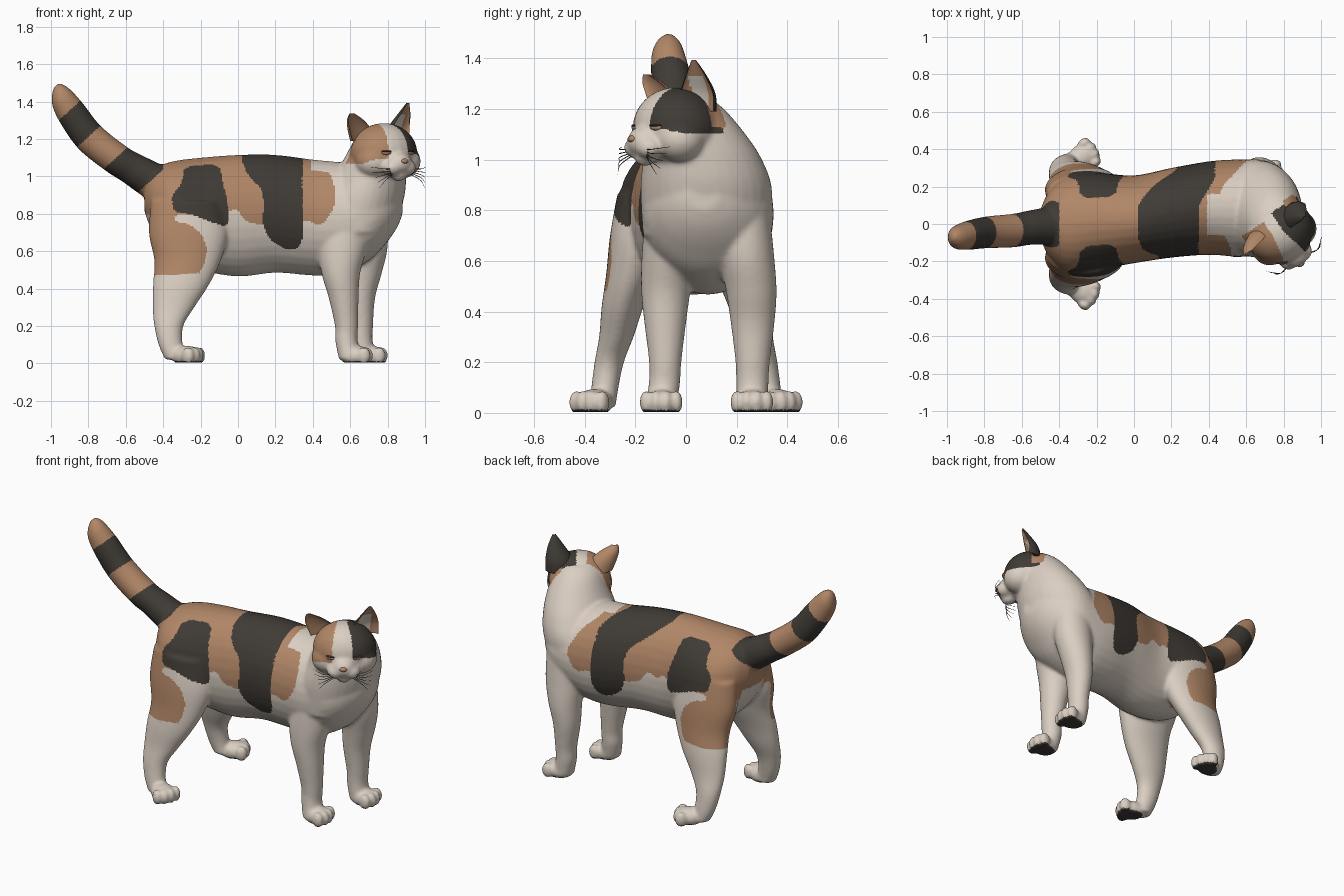
import bpy, bmesh, math
from mathutils import Vector, Matrix

if "Cube" in bpy.data.objects:
    bpy.data.objects.remove(bpy.data.objects["Cube"])

def material(name, rgb):
    m = bpy.data.materials.new(name)
    m.diffuse_color = (*rgb, 1)
    m.use_nodes = True
    m.node_tree.nodes["Principled BSDF"].inputs["Base Color"].default_value = m.diffuse_color
    return m

MATS = [material("white_fur", (0.70, 0.62, 0.54)),
        material("orange_fur", (0.44, 0.24, 0.135)),
        material("black_fur", (0.050, 0.043, 0.036))]
WHITE, ORANGE, BLACK = 0, 1, 2
X, Y, Z = Vector((1, 0, 0)), Vector((0, 1, 0)), Vector((0, 0, 1))

# Head frame: the face is turned towards the viewer
HEAD = Vector((0.78, -0.04, 1.125))
FACE = Vector((0.54, -0.84, 0)).normalized()
SIDE = Vector((0.84, 0.54, 0)).normalized()
HEAD_ROT = Matrix((SIDE, FACE, Z)).transposed().to_4x4()

def head_point(a, b, h):
    return HEAD + SIDE * a + FACE * b + Z * h

def smooth_path(secs, steps):
    """Catmull-Rom interpolation of (x, y, z, ru, rv) sections."""
    s = [Vector(v) for v in secs]
    s = [s[0]] + s + [s[-1]]
    out = []
    for i in range(1, len(s) - 2):
        p0, p1, p2, p3 = s[i - 1:i + 3]
        for k in range(steps):
            t = k / steps
            out.append(0.5 * (2 * p1 + (p2 - p0) * t + (2 * p0 - 5 * p1 + 4 * p2 - p3) * t * t
                              + (3 * p1 - p0 - 3 * p2 + p3) * t ** 3))
    return out + [s[-2]]

def loft(bm, secs, u, v, sides=32, steps=6, hollow=False):
    rings = []
    for x, y, z, ru, rv in smooth_path(secs, steps):
        ring = []
        for i in range(sides):
            a = 2 * math.pi * i / sides
            sv = math.sin(a)
            if hollow and sv > 0:
                sv *= -0.45
            ring.append(bm.verts.new(Vector((x, y, z)) + u * (ru * math.cos(a)) + v * (rv * sv)))
        rings.append(ring)
    for r0, r1 in zip(rings, rings[1:]):
        for i in range(sides):
            j = (i + 1) % sides
            bm.faces.new((r0[i], r0[j], r1[j], r1[i]))
    bm.faces.new(rings[0])
    bm.faces.new(rings[-1])

def blob(bm, loc, radii, rot=Matrix()):
    m = Matrix.Translation(loc) @ rot @ Matrix.Diagonal((*radii, 1))
    bmesh.ops.create_uvsphere(bm, u_segments=24, v_segments=16, radius=1, matrix=m)

def finish(name, bm, colour=WHITE):
    bmesh.ops.recalc_face_normals(bm, faces=bm.faces)
    me = bpy.data.meshes.new(name)
    bm.to_mesh(me)
    bm.free()
    ob = bpy.data.objects.new(name, me)
    bpy.context.collection.objects.link(ob)
    for m in MATS:
        me.materials.append(m)
    for p in me.polygons:
        p.material_index = colour
    return ob

def paw(bm, x, y, heading):
    rot = Matrix.Rotation(heading, 4, 'Z')
    c = Vector((x, y, 0))
    blob(bm, c + Vector((0, 0, 0.04)), (0.085, 0.068, 0.055), rot)
    for t in (-1.5, -0.5, 0.5, 1.5):
        off = rot @ Vector((0.064 - 0.014 * abs(t), t * 0.04, 0.042))
        blob(bm, c + off, (0.036, 0.025, 0.048), rot)

# ---- body, legs, tail and head, fused into one skin ----
bm = bmesh.new()
loft(bm, [(-0.50, 0, .89, .08, .08), (-.45, 0, .865, .18, .175), (-.35, .0, .825, .262, .255),
          (-.2, .015, .80, .26, .30), (0, .025, .79, .235, .325), (.2, .06, .80, .24, .315),
          (.4, .085, .78, .25, .31), (.55, .085, .775, .26, .30), (.7, .085, .80, .255, .25),
          (.79, .08, .825, .205, .185), (.85, .075, .845, .13, .12),
          (.88, .07, .86, .06, .06)], Y, Z)
loft(bm, [(.63, .08, .70, .20, .25), (.665, .08, .88, .222, .26), (.705, .065, 1.0, .195, .235),
          (.735, .035, 1.1, .165, .20), (.755, 0, 1.2, .13, .15),
          (.765, -.02, 1.25, .09, .10)], X, Y)
# front legs
loft(bm, [(.60, -.10, .02, .06, .062), (.58, -.085, .12, .06, .062), (.58, -.082, .2, .062, .064),
          (.565, -.082, .35, .08, .082), (.55, -.08, .48, .103, .097), (.56, -.07, .62, .13, .105),
          (.59, -.06, .8, .13, .1)], X, Y)
loft(bm, [(.68, .26, .02, .06, .062), (.66, .262, .12, .06, .064), (.66, .263, .2, .062, .068),
          (.655, .263, .35, .078, .086), (.67, .258, .48, .098, .1), (.68, .24, .62, .12, .108),
          (.68, .23, .8, .12, .1)], X, Y)
paw(bm, .63, -.098, 0)
paw(bm, .71, .26, 0)
# hind legs
for s in (-1, 1):
    loft(bm, [(-.33, .33 * s, .02, .06, .052), (-.36, .32 * s, .1, .065, .054),
              (-.37, .303 * s, .2, .078, .058), (-.345, .275 * s, .3, .112, .068),
              (-.305, .25 * s, .42, .15, .083), (-.27, .215 * s, .55, .178, .10),
              (-.265, .185 * s, .7, .212, .115), (-.27, .16 * s, .87, .195, .11)], X, Y)
    paw(bm, -.275, .36 * s, s * math.radians(30))
# tail
loft(bm, [(-.38, 0, .93, .1, .1), (-.46, -.01, .98, .1, .1), (-.56, -.02, 1.04, .092, .09),
          (-.645, -.035, 1.09, .09, .086), (-.79, -.045, 1.205, .085, .086),
          (-.885, -.06, 1.33, .078, .083), (-.94, -.07, 1.41, .066, .07),
          (-.963, -.07, 1.452, .05, .05), (-.975, -.07, 1.485, .02, .02)],
     Y, Vector((.67, 0, .74)))
# head, cheeks, muzzle and chin
blob(bm, HEAD, (.185, .165, .16), HEAD_ROT)
for s in (-1, 1):
    blob(bm, head_point(.09 * s, .04, -.045), (.10, .10, .09), HEAD_ROT)
    blob(bm, head_point(.042 * s, .152, -.078), (.056, .054, .045), HEAD_ROT)
blob(bm, head_point(0, .14, -.055), (.075, .075, .065), HEAD_ROT)
blob(bm, head_point(0, .145, -.118), (.042, .042, .034), HEAD_ROT)
cat = finish("cat_body", bm)
mod = cat.modifiers.new("fuse", 'REMESH')
mod.mode, mod.voxel_size = 'VOXEL', 0.009
mod = cat.modifiers.new("soften", 'SMOOTH')
mod.factor, mod.iterations = 0.5, 12
skin = bpy.data.meshes.new_from_object(cat.evaluated_get(bpy.context.evaluated_depsgraph_get()))
cat.modifiers.clear()
cat.data = skin
skin.materials.clear()
for m in MATS:
    skin.materials.append(m)
for v in skin.vertices:
    v.co.z = max(v.co.z, 0.004)

# ---- coat pattern, as rounded outlines in the side view (x, z) ----
def rounded(poly):
    out = []
    for (x0, z0), (x1, z1) in zip(poly, poly[1:] + poly[:1]):
        out += [(x0 + (x1 - x0) * t, z0 + (z1 - z0) * t) for t in (0.2, 0.8)]
    return out

COAT = rounded([(-.7, 1.3), (.41, 1.3), (.45, 1.08), (.51, .98), (.525, .85), (.45, .735),
                (.35, .77), (.13, .74), (.04, .76), (0, .82), (-.04, .82), (-.06, .80),
                (-.26, .80), (-.34, .79), (-.33, .755), (-.26, .745), (-.19, .69), (-.165, .61),
                (-.18, .53), (-.21, .475), (-.7, .475)])
SADDLE = rounded([(.01, 1.3), (.33, 1.3), (.35, 1.1), (.34, .98), (.35, .8), (.345, .66),
                  (.315, .61), (.25, .61), (.17, .66), (.13, .74), (.14, .85), (.13, .93),
                  (.05, 1.01), (.02, 1.09)])
HAUNCH = rounded([(-.29, 1.055), (-.1, 1.065), (-.08, .96), (-.05, .85), (-.05, .725),
                  (-.18, .77), (-.26, .80), (-.345, .81), (-.355, .90), (-.3, .96)])

def inside(x, z, poly):
    hit = False
    for (x0, z0), (x1, z1) in zip(poly, poly[1:] + poly[:1]):
        if (z0 > z) != (z1 > z) and x < (x1 - x0) * (z - z0) / (z1 - z0) + x0:
            hit = not hit
    return hit

def coat(p, n):
    if p.z < 0.012 and n.z < -0.5:                      # paw pads
        return BLACK
    d = p - HEAD
    a, b, h = d.dot(SIDE), d.dot(FACE), d.z
    if p.x > 0.55 and p.z > 1.05:                       # face patches
        if a > 0.10 and -0.13 < b < -0.055 and h > 0.0:
            return ORANGE
        if a > 0.015 + 0.25 * max(b, 0) and b > -0.11 and h > -0.02 + 0.25 * max(b - 0.08, 0):
            return BLACK
        if a < -0.045 - 0.15 * max(b, 0) and b > -0.09 and h > -0.055 + 0.4 * max(b - 0.08, 0):
            return ORANGE
        return WHITE
    s = -0.67 * p.x + 0.74 * p.z                        # tail bands
    if p.x < -0.4 and s > 1.035:
        return BLACK if s < 1.25 or 1.433 < s < 1.603 else ORANGE
    if p.z < 0.75 and n.y * p.y < 0 and abs(n.y) > 0.15:  # inner legs
        return WHITE
    if p.x < -0.05 and p.z < 0.80 and abs(p.y) < 0.11:  # under the tail
        return WHITE
    if p.z > 1.0 and p.x > 0.39 and -0.06 < p.y < 0.16:  # nape
        return WHITE
    far = min(max((p.y - 0.1) / 0.15, 0), 1) if p.x > 0 else 0   # left flank lies further forward
    low = min(max((1.08 - p.z) / 0.25, 0), 1)
    if inside(p.x - 0.09 * far, p.z, SADDLE) or inside(p.x, p.z, HAUNCH):
        return BLACK
    return ORANGE if inside(p.x - 0.09 * far * low, p.z, COAT) else WHITE

for f in skin.polygons:
    f.material_index = coat(f.center, f.normal)

# ---- ears, hollow on the face side ----
EARS = {"right_ear": ([(.675, -.085, 1.19, .082, .065), (.655, -.105, 1.25, .078, .055),
                       (.632, -.135, 1.30, .055, .042), (.612, -.158, 1.335, .018, .015)],
                      ORANGE, 0.15),
        "left_ear": ([(.86, .03, 1.19, .095, .08), (.872, .04, 1.26, .08, .068),
                      (.895, .037, 1.33, .047, .042), (.91, .03, 1.392, .01, .01)],
                     BLACK, 0.4)}
for name, (secs, colour, turn) in EARS.items():
    rot = Matrix.Rotation(turn, 3, 'Z')
    u, v = rot @ SIDE, rot @ FACE
    bm = bmesh.new()
    loft(bm, secs, u, v, 24, 5, hollow=True)
    ear = finish(name, bm, colour)
    mid = Vector(secs[1][:3])
    for f in ear.data.polygons:
        if f.normal.dot(v) > 0.3:
            tuft = name == "left_ear" and abs((f.center - mid).dot(u)) < 0.035 and f.center.z < 1.33
            f.material_index = WHITE if tuft else ORANGE

# ---- nose, half-closed eyes and whiskers ----
bm = bmesh.new()
blob(bm, head_point(0, .205, -.044), (.022, .016, .014), HEAD_ROT)
finish("nose", bm, ORANGE)
for s, side in ((-1, "right"), (1, "left")):
    turn = HEAD_ROT @ Matrix.Rotation(-s * 0.5, 4, 'Z')
    bm = bmesh.new()
    blob(bm, head_point(.078 * s, .141, .002), (.028, .014, .013), turn)
    finish(side + "_eye", bm, ORANGE)
    bm = bmesh.new()
    blob(bm, head_point(.078 * s, .145, .009), (.028, .012, .005), turn)
    finish(side + "_eyelid", bm, BLACK)
    bm = bmesh.new()
    for k in range(5):
        tips = [(.055, .175, -.085 - .007 * k, .0022), (.115, .19, -.085 - .016 * k, .0018),
                (.175 - .008 * k, .14 + .01 * k, -.075 - .028 * k, .0008)]
        loft(bm, [(*head_point(a * s, b, h), r, r) for a, b, h, r in tips], FACE, Z, 5, 4)
    finish(side + "_whiskers", bm, BLACK)

bpy.ops.object.select_all(action='SELECT')
bpy.context.view_layer.objects.active = cat
bpy.ops.object.shade_smooth_by_angle(angle=math.radians(50))
